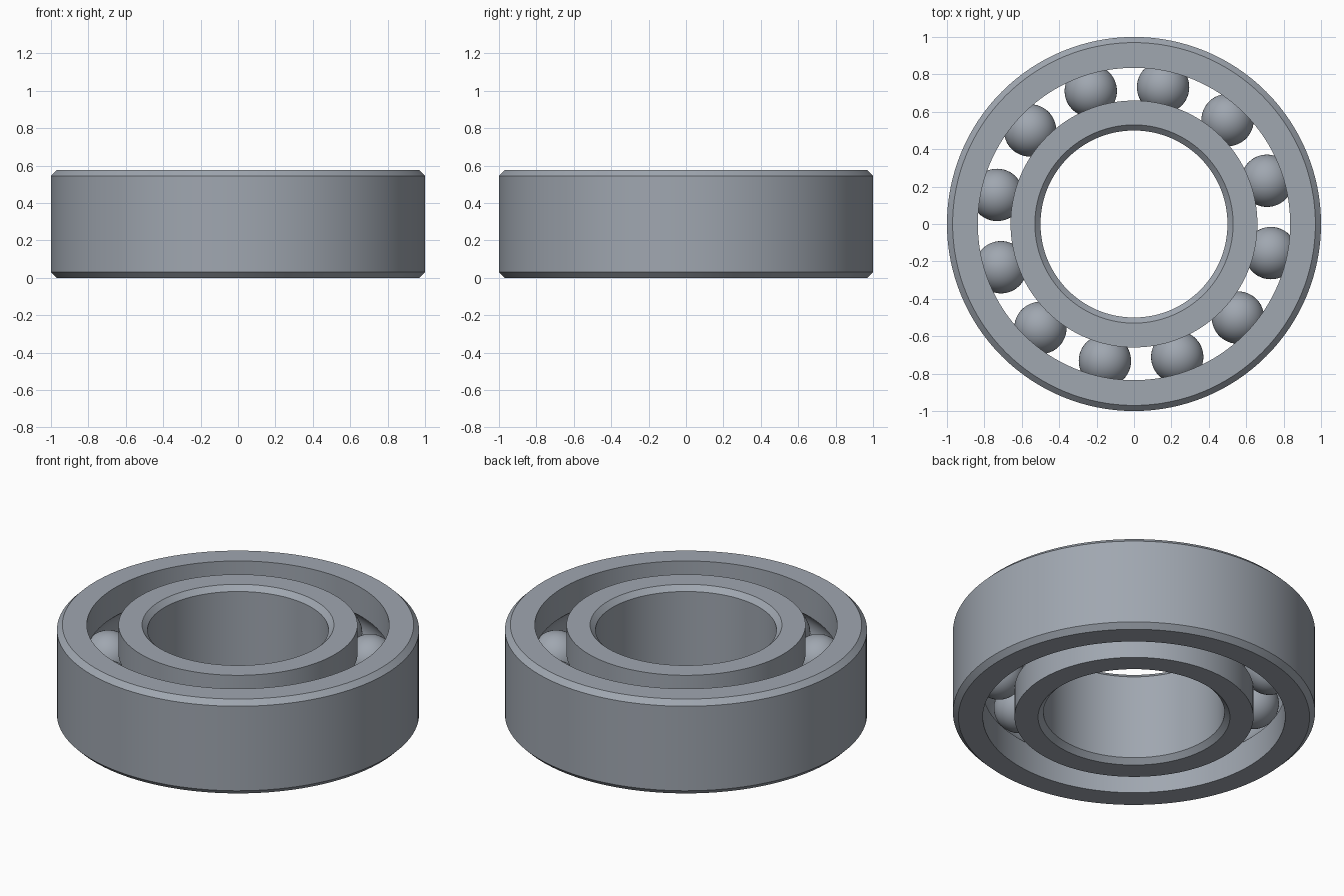
import bpy, bmesh, math

if "Cube" in bpy.data.objects:
    bpy.data.objects.remove(bpy.data.objects["Cube"], do_unlink=True)

HEIGHT = 0.575
MID = HEIGHT / 2
PITCH = 0.748        # radius of the circle of ball centres
BALL = 0.14
GROOVE = BALL + 0.002
CHAMFER = 0.03
SEGMENTS = 128
BALL_COUNT = 12

steel = bpy.data.materials.new("steel_grey")
steel.use_nodes = True
colour = (0.35, 0.385, 0.435, 1)
steel.diffuse_color = colour
steel.node_tree.nodes["Principled BSDF"].inputs["Base Color"].default_value = colour


def finish(bm, name):
    mesh = bpy.data.meshes.new(name)
    bmesh.ops.recalc_face_normals(bm, faces=bm.faces)
    bm.to_mesh(mesh)
    bm.free()
    mesh.materials.append(steel)
    obj = bpy.data.objects.new(name, mesh)
    bpy.context.collection.objects.link(obj)
    bpy.ops.object.select_all(action="DESELECT")
    obj.select_set(True)
    bpy.context.view_layer.objects.active = obj
    bpy.ops.object.shade_smooth_by_angle(angle=math.radians(30))
    return obj


def make_race(name, plain, shoulder):
    """Ring with a chamfered plain wall and a ball groove in the shoulder wall."""
    side = 1 if plain > shoulder else -1
    inset = plain - side * CHAMFER
    profile = [(shoulder, 0), (inset, 0), (plain, CHAMFER),
               (plain, HEIGHT - CHAMFER), (inset, HEIGHT), (shoulder, HEIGHT)]
    # Groove arc, from the upper shoulder to the lower one
    limit = math.acos(abs(shoulder - PITCH) / GROOVE)
    steps = 14
    for i in range(steps + 1):
        a = limit * (1 - 2 * i / steps)
        profile.append((PITCH + side * GROOVE * math.cos(a),
                        MID + GROOVE * math.sin(a)))

    bm = bmesh.new()
    rings = []
    for k in range(SEGMENTS):
        t = math.tau * k / SEGMENTS
        rings.append([bm.verts.new((r * math.cos(t), r * math.sin(t), z))
                      for r, z in profile])
    count = len(profile)
    for k in range(SEGMENTS):
        a, b = rings[k], rings[(k + 1) % SEGMENTS]
        for i in range(count):
            j = (i + 1) % count
            bm.faces.new((a[i], b[i], b[j], a[j]))
    return finish(bm, name)


# Rings
make_race("outer_race", 1.0, 0.835)
make_race("inner_race", 0.5, 0.66)

# Balls
for k in range(BALL_COUNT):
    angle = math.radians(18) + math.tau * k / BALL_COUNT
    bm = bmesh.new()
    bmesh.ops.create_uvsphere(bm, u_segments=48, v_segments=24, radius=BALL)
    ball = finish(bm, f"ball_{k + 1}")
    ball.location = (PITCH * math.cos(angle), PITCH * math.sin(angle), MID)
